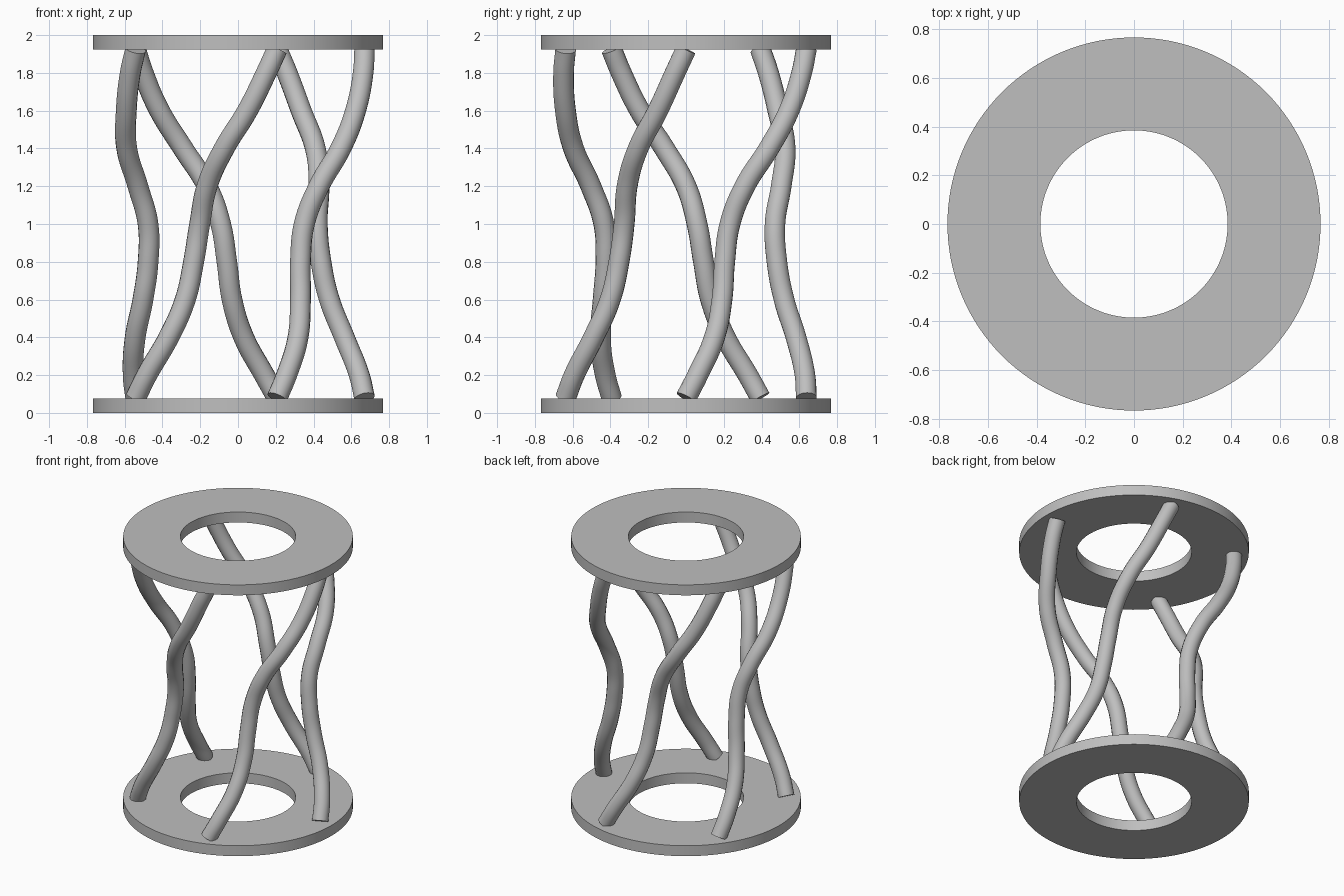
import bpy
import bmesh
from math import cos, sin, pi, radians
from mathutils import Vector

if "Cube" in bpy.data.objects:
    bpy.data.objects.remove(bpy.data.objects["Cube"], do_unlink=True)

OUTER, INNER, PLATE = 0.767, 0.385, 0.077
HEIGHT = 2.0
TUBE = 0.055
STRUTS = 5

grey = bpy.data.materials.new("plain grey")
grey.use_nodes = True
colour = (0.52, 0.52, 0.52, 1)
grey.diffuse_color = colour
grey.node_tree.nodes["Principled BSDF"].inputs["Base Color"].default_value = colour


def smooth(obj):
    bpy.ops.object.select_all(action="DESELECT")
    obj.select_set(True)
    bpy.context.view_layer.objects.active = obj
    bpy.ops.object.shade_smooth_by_angle(angle=radians(35))


def ring(name, bottom):
    """Flat annular plate spun from a rectangular profile."""
    bm = bmesh.new()
    profile = [(INNER, bottom), (OUTER, bottom),
               (OUTER, bottom + PLATE), (INNER, bottom + PLATE)]
    verts = [bm.verts.new((r, 0, z)) for r, z in profile]
    edges = [bm.edges.new((verts[i], verts[(i + 1) % 4])) for i in range(4)]
    bmesh.ops.spin(bm, geom=verts + edges, cent=(0, 0, 0), axis=(0, 0, 1),
                   angle=2 * pi, steps=128, use_merge=False)
    bmesh.ops.remove_doubles(bm, verts=bm.verts, dist=0.0001)
    bmesh.ops.recalc_face_normals(bm, faces=bm.faces)
    mesh = bpy.data.meshes.new(name)
    bm.to_mesh(mesh)
    bm.free()
    mesh.materials.append(grey)
    obj = bpy.data.objects.new(name, mesh)
    bpy.context.collection.objects.link(obj)
    smooth(obj)


# Strut centre line: height, distance from the axis, turn in degrees
PATH = [(0.08, 0.67, 0), (0.2, 0.645, 5.5), (0.4, 0.583, 15),
        (0.6, 0.52, 21.5), (0.8, 0.485, 25), (1.0, 0.48, 29),
        (1.2, 0.53, 36), (1.4, 0.6, 47), (1.6, 0.64, 58.5),
        (1.8, 0.665, 67), (1.925, 0.67, 72)]


def strut(name, start):
    """Round wavy rod swept along the centre line."""
    curve = bpy.data.curves.new(name + "_path", "CURVE")
    curve.dimensions = "3D"
    curve.resolution_u = 8
    curve.bevel_depth = TUBE
    curve.bevel_resolution = 6
    curve.use_fill_caps = True
    spline = curve.splines.new("BEZIER")
    spline.bezier_points.add(len(PATH) - 1)
    for point, (z, r, turn) in zip(spline.bezier_points, PATH):
        a = start + radians(turn)
        point.co = Vector((r * cos(a), r * sin(a), z))
        point.handle_left_type = point.handle_right_type = "AUTO"
    path = bpy.data.objects.new(name + "_path", curve)
    bpy.context.collection.objects.link(path)
    bpy.context.view_layer.update()

    # Keep the swept surface as a mesh and drop the path
    depsgraph = bpy.context.evaluated_depsgraph_get()
    mesh = bpy.data.meshes.new_from_object(path.evaluated_get(depsgraph))
    bpy.data.objects.remove(path, do_unlink=True)
    bm = bmesh.new()
    bm.from_mesh(mesh)
    bmesh.ops.remove_doubles(bm, verts=bm.verts, dist=0.0001)
    bmesh.ops.recalc_face_normals(bm, faces=bm.faces)
    bm.to_mesh(mesh)
    bm.free()
    mesh.materials.clear()
    mesh.materials.append(grey)
    obj = bpy.data.objects.new(name, mesh)
    bpy.context.collection.objects.link(obj)
    smooth(obj)


# Plates
ring("bottom_ring", 0)
ring("top_ring", HEIGHT - PLATE)

# Evenly spaced struts
for i in range(STRUTS):
    strut(f"strut_{i + 1}", 2 * pi * i / STRUTS)
